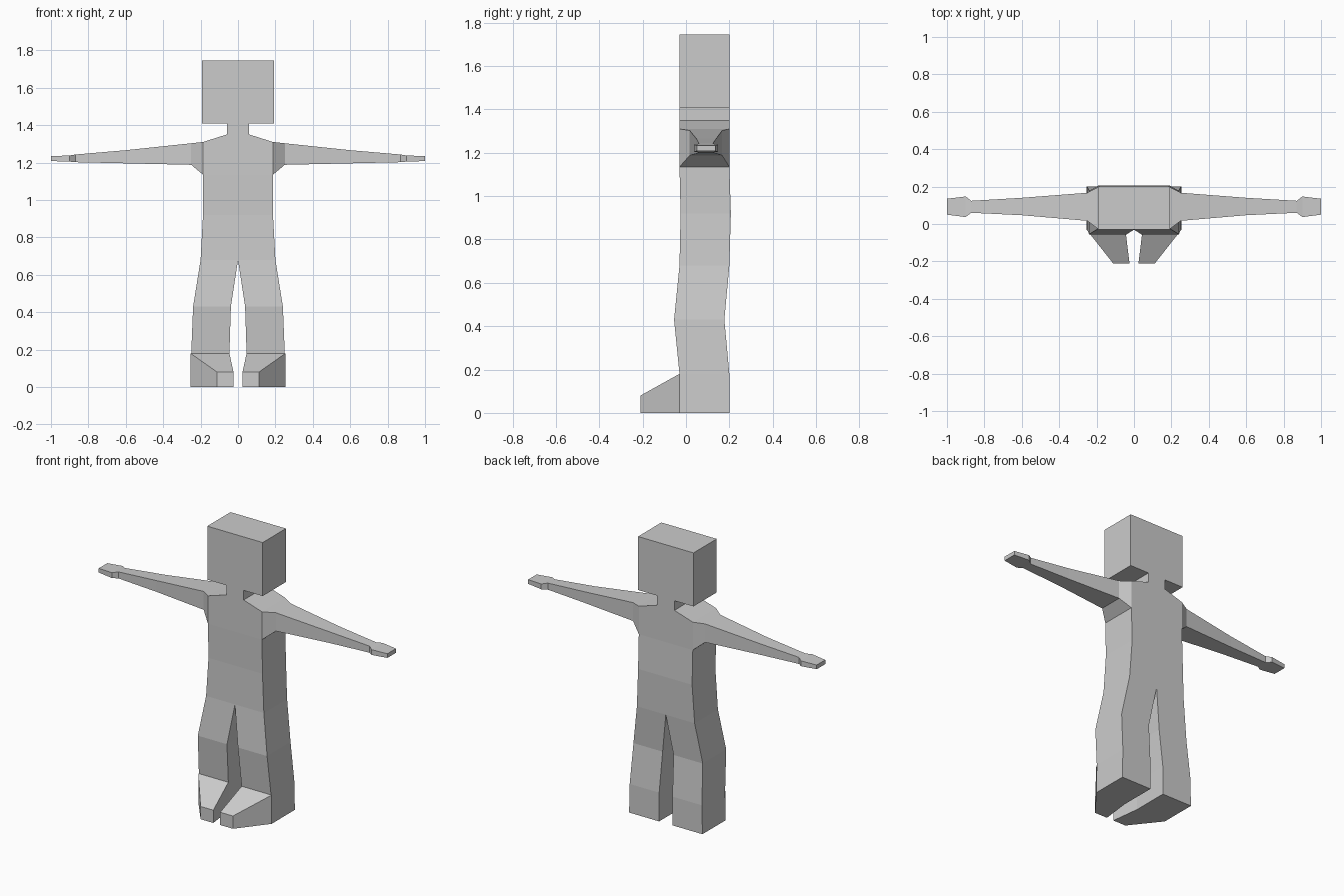
import bpy
import bmesh

default = bpy.data.objects.get("Cube")
if default:
    bpy.data.objects.remove(default, do_unlink=True)

grey = bpy.data.materials.new("light_grey")
grey.use_nodes = True
grey.diffuse_color = (0.6, 0.6, 0.6, 1)
grey.node_tree.nodes["Principled BSDF"].inputs["Base Color"].default_value = (0.6, 0.6, 0.6, 1)


def loft(name, rings, cap_start=False, cap_end=False, skip=()):
    """Skin four-cornered rings; skip lists (segment, side) pairs left open."""
    bm = bmesh.new()
    loops = [[bm.verts.new(p) for p in ring] for ring in rings]
    for i, (a, b) in enumerate(zip(loops, loops[1:])):
        for k in range(4):
            if (i, k) not in skip:
                n = (k + 1) % 4
                bm.faces.new((a[k], a[n], b[n], b[k]))
    if cap_start:
        bm.faces.new(loops[0])
    if cap_end:
        bm.faces.new(loops[-1])
    bmesh.ops.recalc_face_normals(bm, faces=bm.faces[:])
    mesh = bpy.data.meshes.new(name)
    bm.to_mesh(mesh)
    bm.free()
    mesh.materials.append(grey)
    obj = bpy.data.objects.new(name, mesh)
    bpy.context.collection.objects.link(obj)
    return obj


def ring_z(z, x0, x1, y0, y1):
    return [(x0, y0, z), (x1, y0, z), (x1, y1, z), (x0, y1, z)]


def ring_x(x, y0, y1, z0, z1):
    return [(x, y0, z0), (x, y1, z0), (x, y1, z1), (x, y0, z1)]


def ring_y(y, x0, x1, z0, z1):
    return [(x0, y, z0), (x1, y, z0), (x1, y, z1), (x0, y, z1)]


# Head block
loft("head", [ring_z(1.41, -0.192, 0.192, -0.03, 0.2),
              ring_z(1.745, -0.192, 0.192, -0.03, 0.2)], True, True)

# Torso and neck: height, half width, front, back; open where the arms join
torso = [(0.68, 0.2, -0.03, 0.2), (0.92, 0.187, -0.025, 0.207),
         (1.135, 0.187, -0.03, 0.2), (1.31, 0.187, -0.03, 0.2),
         (1.35, 0.06, -0.03, 0.2), (1.41, 0.06, -0.03, 0.2)]
loft("torso", [ring_z(z, -w, w, f, b) for z, w, f, b in torso],
     skip=((2, 1), (2, 3)))

# Arm with hand: x, front, back, bottom, top
arm = [(0.187, -0.03, 0.2, 1.135, 1.31), (0.25, 0.017, 0.167, 1.188, 1.303),
       (0.6, 0.047, 0.14, 1.196, 1.266), (0.87, 0.06, 0.124, 1.202, 1.243),
       (0.9, 0.037, 0.147, 1.205, 1.238), (1.0, 0.05, 0.135, 1.208, 1.234)]

# Leg: height, inner x, outer x, front, back
leg = [(0.68, 0.0, 0.2, -0.03, 0.2), (0.43, 0.038, 0.24, -0.055, 0.177),
       (0.18, 0.046, 0.25, -0.03, 0.2), (0.0, 0.046, 0.254, -0.03, 0.2)]

# Foot: y, inner x, outer x, bottom, top
foot = [(-0.03, 0.046, 0.254, 0, 0.18), (-0.21, 0.024, 0.112, 0, 0.08)]


def sided(ring, s):
    return [(s * x, y, z) for x, y, z in ring]


for side, s in (("left", 1), ("right", -1)):
    loft(side + "_arm", [sided(ring_x(*r), s) for r in arm], cap_end=True)
    loft(side + "_leg", [sided(ring_z(*r), s) for r in leg], cap_end=True)
    loft(side + "_foot", [sided(ring_y(*r), s) for r in foot], cap_end=True)
